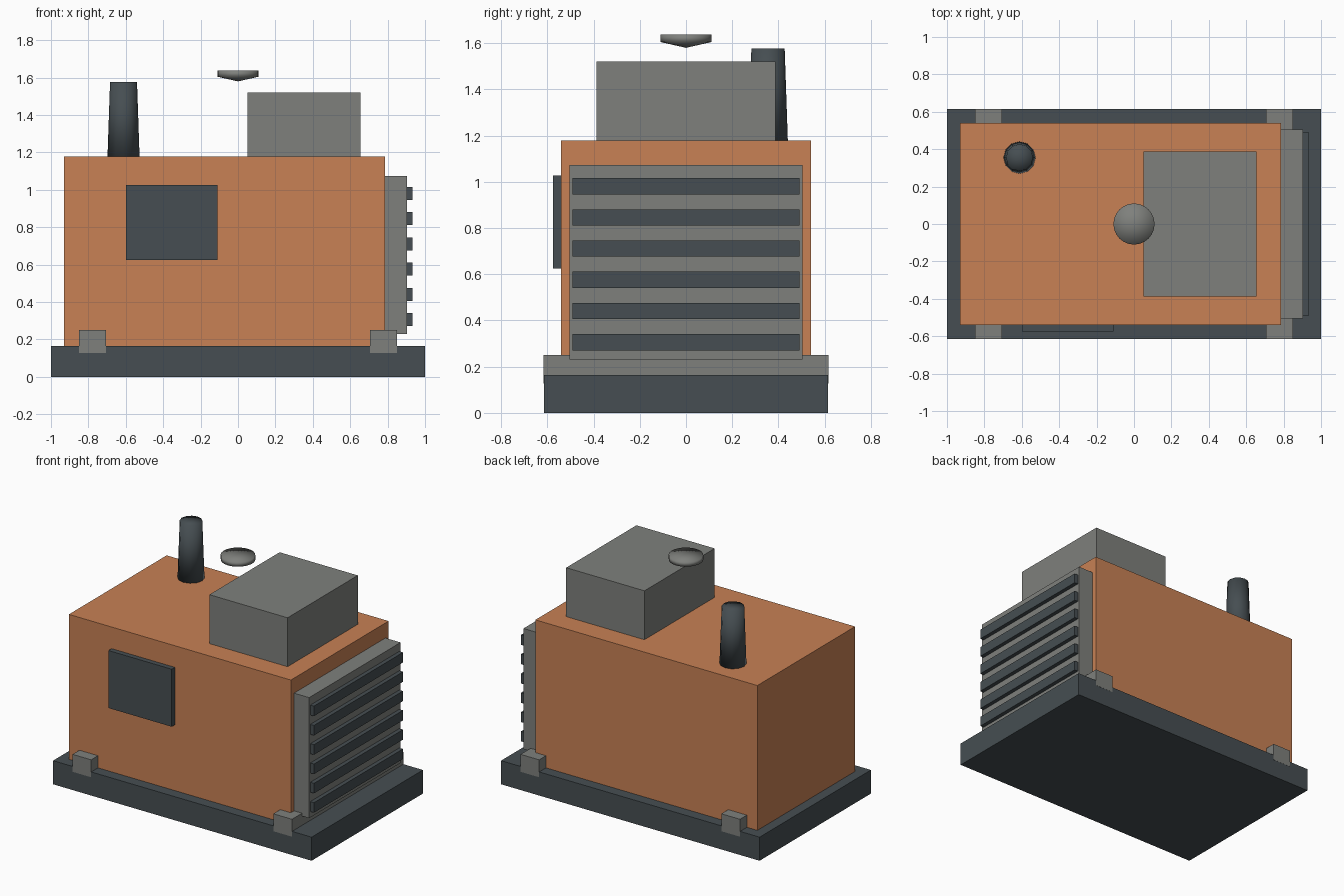
import bpy, bmesh, math

if "Cube" in bpy.data.objects:
    bpy.data.objects.remove(bpy.data.objects["Cube"])


def material(name, rgb):
    m = bpy.data.materials.new(name)
    m.diffuse_color = (*rgb, 1)
    m.use_nodes = True
    m.node_tree.nodes["Principled BSDF"].inputs["Base Color"].default_value = m.diffuse_color
    return m


ORANGE = material("orange paint", (0.58, 0.22, 0.09))
DARK = material("dark slate", (0.061, 0.076, 0.084))
GREY = material("warm grey", (0.21, 0.216, 0.202))


def add_object(name, bm, mat, smooth=False):
    bmesh.ops.recalc_face_normals(bm, faces=bm.faces)
    for f in bm.faces:
        f.smooth = smooth
    mesh = bpy.data.meshes.new(name)
    bm.to_mesh(mesh)
    bm.free()
    mesh.materials.append(mat)
    ob = bpy.data.objects.new(name, mesh)
    bpy.context.collection.objects.link(ob)
    return ob


def box(name, mat, x, y, z):
    """Box from (min, max) pairs on each axis."""
    bm = bmesh.new()
    bmesh.ops.create_cube(bm, size=1)
    for v in bm.verts:
        v.co = [(a + b) / 2 + c * (b - a) for (a, b), c in zip((x, y, z), v.co)]
    return add_object(name, bm, mat)


def lathe(name, mat, profile, sides, centre=(0, 0)):
    """Spin an (r, z) profile around a vertical axis."""
    bm = bmesh.new()
    verts = [bm.verts.new((r, 0, z)) for r, z in profile]
    edges = [bm.edges.new(p) for p in zip(verts, verts[1:])]
    bmesh.ops.spin(bm, geom=verts + edges, cent=(0, 0, 0), axis=(0, 0, 1),
                   angle=math.tau, steps=sides, use_duplicate=False)
    bmesh.ops.remove_doubles(bm, verts=bm.verts, dist=1e-4)
    bmesh.ops.translate(bm, verts=bm.verts, vec=(*centre, 0))
    return add_object(name, bm, mat, smooth=True)


# Skid base and main housing
box("base", DARK, (-1, 1), (-0.615, 0.615), (0, 0.165))
box("housing", ORANGE, (-0.93, 0.787), (-0.54, 0.54), (0.16, 1.178))

# Cross bars whose ends show as mounting feet
for side, x in (("left", -0.777), ("right", 0.777)):
    box(side + "_mounting_bar", GREY, (x - 0.072, x + 0.072), (-0.616, 0.616), (0.128, 0.25))

# Radiator with louvres on the right end
box("radiator", GREY, (0.78, 0.904), (-0.505, 0.505), (0.23, 1.073))
for i in range(6):
    z = 0.306 + i * 0.135
    box(f"louvre_{i + 1}", DARK, (0.89, 0.932), (-0.492, 0.492), (z - 0.035, z + 0.035))

# Control panel on the front
box("control_panel", DARK, (-0.6, -0.11), (-0.575, -0.53), (0.625, 1.027))

# Roof unit, exhaust stack and its floating rain cap
box("roof_unit", GREY, (0.05, 0.655), (-0.388, 0.388), (1.17, 1.52))
lathe("exhaust_stack", DARK, [(0, 1.17), (0.086, 1.17), (0.072, 1.578), (0, 1.578)],
      12, (-0.612, 0.355))
lathe("rain_cap", GREY, [(0, 1.58), (0.11, 1.605), (0.11, 1.637), (0, 1.637)], 24)
